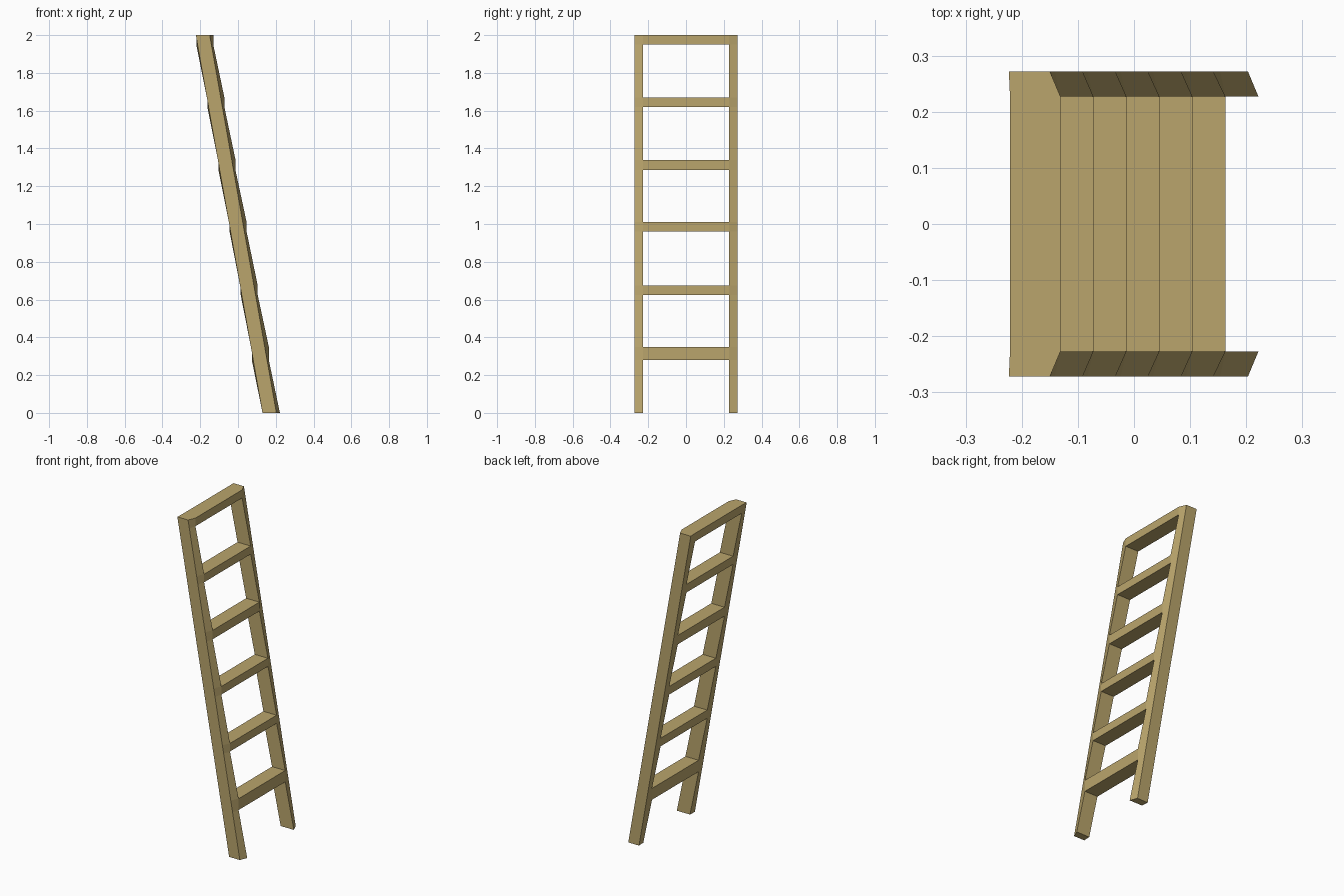
import bpy
import bmesh

cube = bpy.data.objects.get("Cube")
if cube:
    bpy.data.objects.remove(cube, do_unlink=True)

wood = bpy.data.materials.new("tan wood")
wood.use_nodes = True
wood.diffuse_color = (0.49, 0.375, 0.15, 1)
wood.node_tree.nodes["Principled BSDF"].inputs["Base Color"].default_value = wood.diffuse_color

OUTER_Y, INNER_Y = 0.272, 0.227
DEPTH = 0.09
# Rungs from the top down: top height, bottom height
RUNGS = [(2.0, 1.95), (1.67, 1.62), (1.34, 1.285), (1.01, 0.96), (0.675, 0.625), (0.35, 0.28)]


def rung_front(i):
    """x of the upright face of rung i."""
    return -0.131 + 0.0588 * i


def loft(name, rings):
    """Skin a stack of four-point rings and cap both ends."""
    bm = bmesh.new()
    rows = [[bm.verts.new(p) for p in ring] for ring in rings]
    for a, b in zip(rows, rows[1:]):
        for k in range(4):
            n = (k + 1) % 4
            bm.faces.new((a[k], a[n], b[n], b[k]))
    bm.faces.new(rows[0])
    bm.faces.new(rows[-1])
    bmesh.ops.recalc_face_normals(bm, faces=bm.faces)
    mesh = bpy.data.meshes.new(name)
    bm.to_mesh(mesh)
    bm.free()
    mesh.materials.append(wood)
    obj = bpy.data.objects.new(name, mesh)
    bpy.context.collection.objects.link(obj)


# Rails: straight outside, stepped inside where each rung meets them
levels = [(z, rung_front(i)) for i, pair in enumerate(RUNGS) for z in pair]
levels.append((0.0, rung_front(len(RUNGS))))
for name, side in (("right_rail", -1), ("left_rail", 1)):
    rings = []
    for z, x in levels:
        back = 0.13 - 0.1765 * z
        rings.append([(back, side * OUTER_Y, z), (back + 0.073, side * OUTER_Y, z),
                      (x, side * INNER_Y, z), (x - DEPTH, side * INNER_Y, z)])
    loft(name, rings)

# Rungs: level treads with upright faces
for i, (top, bottom) in enumerate(RUNGS):
    x = rung_front(i)
    corners = [(x - DEPTH, -INNER_Y), (x, -INNER_Y), (x, INNER_Y), (x - DEPTH, INNER_Y)]
    loft(f"rung_{i + 1}", [[(px, py, z) for px, py in corners] for z in (top, bottom)])
